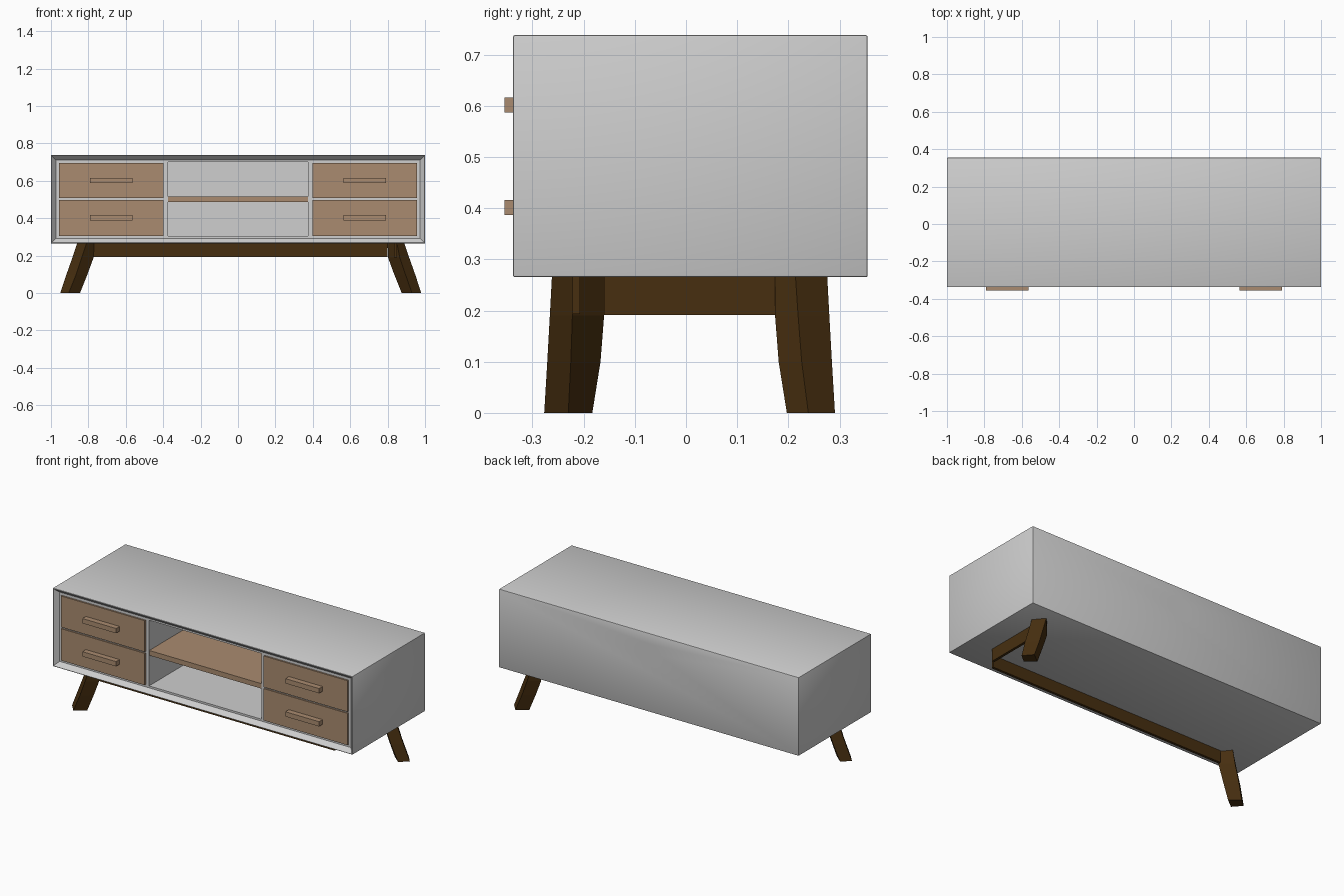
import bpy, bmesh, math
from mathutils import Vector

if "Cube" in bpy.data.objects:
    bpy.data.objects.remove(bpy.data.objects["Cube"])


def material(name, rgb):
    m = bpy.data.materials.new(name)
    m.diffuse_color = (*rgb, 1)
    m.use_nodes = True
    m.node_tree.nodes["Principled BSDF"].inputs["Base Color"].default_value = m.diffuse_color
    return m


GREY = material("light grey", (0.62, 0.62, 0.62))
TAN = material("tan wood", (0.40, 0.26, 0.16))
DARK = material("dark wood", (0.063, 0.028, 0.005))


def finish(name, bm, mat):
    bmesh.ops.recalc_face_normals(bm, faces=bm.faces)
    me = bpy.data.meshes.new(name)
    bm.to_mesh(me)
    bm.free()
    ob = bpy.data.objects.new(name, me)
    bpy.context.collection.objects.link(ob)
    me.materials.append(mat)
    return ob


def box_bm(x0, x1, y0, y1, z0, z1):
    bm = bmesh.new()
    bmesh.ops.create_cube(bm, size=1)
    for v in bm.verts:
        v.co = Vector((x1 if v.co.x > 0 else x0,
                       y1 if v.co.y > 0 else y0,
                       z1 if v.co.z > 0 else z0))
    return bm


def box(name, mat, *b):
    return finish(name, box_bm(*b), mat)


def activate(ob):
    bpy.ops.object.select_all(action='DESELECT')
    ob.select_set(True)
    bpy.context.view_layer.objects.active = ob


def cut(ob, cutter):
    cutter.hide_render = True
    mod = ob.modifiers.new("cut", 'BOOLEAN')
    mod.operation = 'DIFFERENCE'
    mod.solver = 'EXACT'
    mod.object = cutter
    activate(ob)
    bpy.ops.object.modifier_apply(modifier=mod.name)
    bpy.data.objects.remove(cutter)


# Cabinet body: softened box whose front slopes inward like a picture frame
bm = box_bm(-1, 1, -0.338, 0.355, 0.265, 0.738)
bmesh.ops.bevel(bm, geom=bm.edges[:], offset=0.004, segments=2,
                profile=0.5, affect='EDGES')
bm.normal_update()
front = max((f for f in bm.faces if f.normal.y < -0.99), key=lambda f: f.calc_area())
bmesh.ops.inset_region(bm, faces=[front], thickness=0.033)
for v in front.verts:
    v.co.y = -0.312
cabinet = finish("cabinet", bm, GREY)

# Open middle compartment and round cable hole
cut(cabinet, box("compartment_cutter", GREY, -0.375, 0.375, -0.5, 0.335, 0.304, 0.70))
bm = bmesh.new()
bmesh.ops.create_cone(bm, cap_ends=True, segments=40, radius1=0.064, radius2=0.064, depth=0.3)
for v in bm.verts:
    v.co = Vector((v.co.x, 0.35 + v.co.z, 0.612 + v.co.y))
cut(cabinet, finish("hole_cutter", bm, GREY))
activate(cabinet)
bpy.ops.object.shade_smooth_by_angle(angle=math.radians(30))

# Middle shelf
box("shelf", TAN, -0.375, 0.375, -0.31, 0.335, 0.487, 0.517)

# Two drawers with bar handles on each side
for side, s in (("left", -1), ("right", 1)):
    for row, z0, z1, hz in (("lower", 0.306, 0.498, 0.387), ("upper", 0.507, 0.695, 0.587)):
        xa, xb = sorted((s * 0.397, s * 0.957))
        box(f"{side}_{row}_drawer", TAN, xa, xb, -0.322, -0.305, z0, z1)
        xa, xb = sorted((s * 0.565, s * 0.79))
        box(f"{side}_{row}_handle", TAN, xa, xb, -0.355, -0.32, hz, hz + 0.029)

# Splayed diamond-section legs, lofted through four levels
RINGS = [
    (0.265, [(-.81, -.262), (-.77, -.222), (-.82, -.16), (-.86, -.20)]),
    (0.19, [(-.835, -.266), (-.772, -.222), (-.835, -.16), (-.885, -.205)]),
    (0.10, [(-.865, -.271), (-.805, -.225), (-.865, -.167), (-.917, -.212)]),
    (0.0, [(-.905, -.277), (-.845, -.23), (-.90, -.183), (-.95, -.225)]),
]


def leg(name, flip):
    bm = bmesh.new()
    rings = []
    for z, pts in RINGS:
        rings.append([bm.verts.new((0.03 - x, 0.014 - y, z) if flip else (x, y, z))
                      for x, y in pts])
    for a, b in zip(rings, rings[1:]):
        for i in range(4):
            j = (i + 1) % 4
            bm.faces.new((a[i], a[j], b[j], b[i]))
    bm.faces.new(rings[0])
    bm.faces.new(rings[-1])
    finish(name, bm, DARK)


# Only the diagonal pair of legs exists in the model
leg("front_left_leg", False)
leg("back_right_leg", True)

# Apron rails under the cabinet
box("front_rail", DARK, -0.775, 0.80, -0.222, -0.207, 0.193, 0.265)
box("right_rail", DARK, 0.835, 0.85, -0.16, 0.174, 0.191, 0.265)
